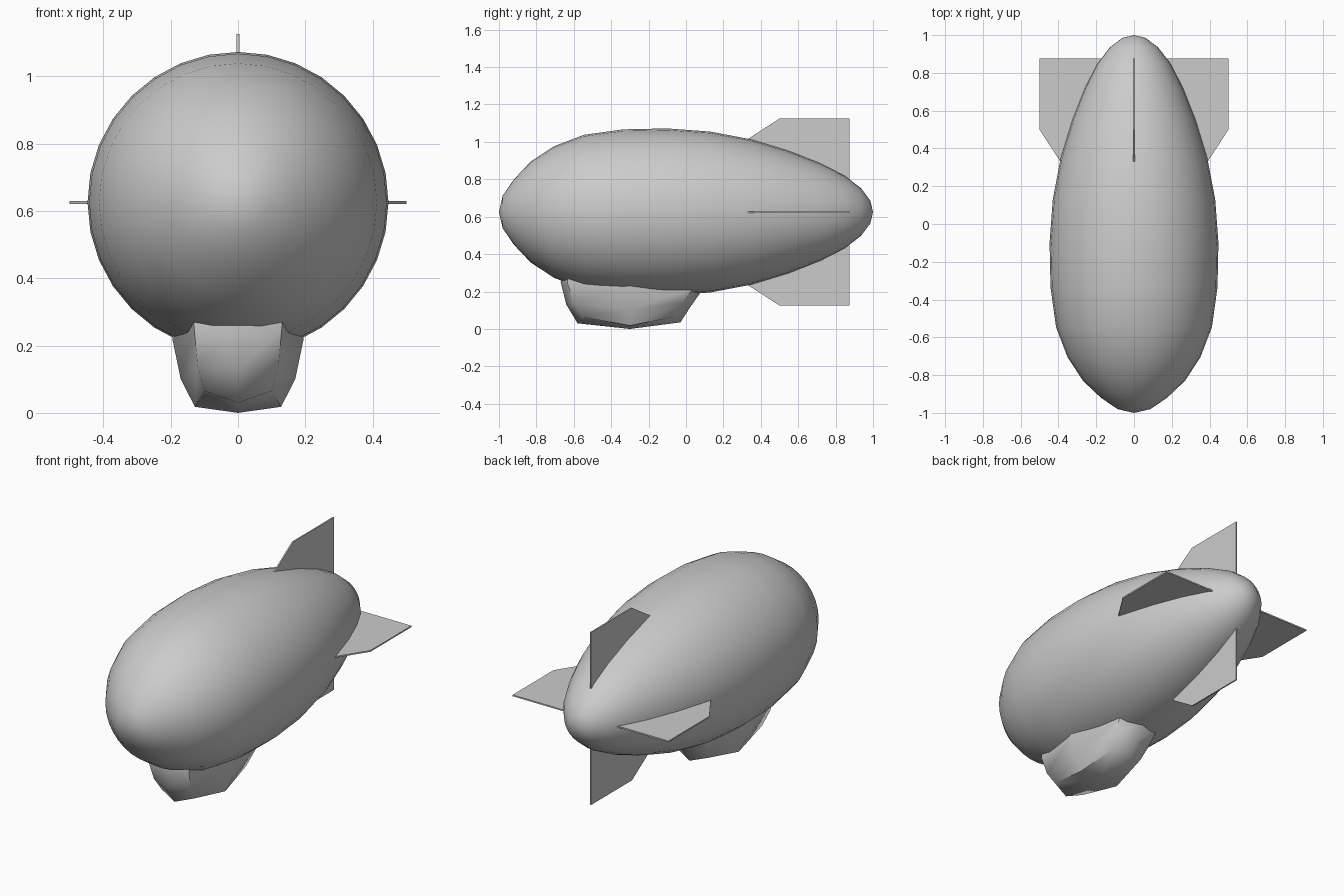
import bpy, bmesh
from math import sin, cos, pi, radians
from mathutils import Matrix

if "Cube" in bpy.data.objects:
    bpy.data.objects.remove(bpy.data.objects["Cube"])

AXIS_Z = 0.625


def make_object(name, bm, angle):
    bmesh.ops.recalc_face_normals(bm, faces=bm.faces)
    mesh = bpy.data.meshes.new(name)
    bm.to_mesh(mesh)
    bm.free()
    ob = bpy.data.objects.new(name, mesh)
    bpy.context.collection.objects.link(ob)
    bpy.ops.object.select_all(action='DESELECT')
    ob.select_set(True)
    bpy.context.view_layer.objects.active = ob
    bpy.ops.object.shade_smooth_by_angle(angle=radians(angle))
    return ob


def loft(bm, rings):
    for a, b in zip(rings, rings[1:]):
        n = len(a)
        for i in range(n):
            j = (i + 1) % n
            bm.faces.new((a[i], a[j], b[j], b[i]))


# Envelope: profile (y, radius) revolved around the long axis
profile = [(-0.98, 0.087), (-0.92, 0.175), (-0.83, 0.27), (-0.705, 0.352),
           (-0.545, 0.413), (-0.335, 0.442), (-0.1, 0.447), (0.13, 0.43),
           (0.35, 0.388), (0.55, 0.327), (0.72, 0.26), (0.85, 0.193),
           (0.935, 0.128), (0.985, 0.062)]
SEG = 32
bm = bmesh.new()
rings = [[bm.verts.new((r * sin(2 * pi * i / SEG), y, AXIS_Z + r * cos(2 * pi * i / SEG)))
          for i in range(SEG)] for y, r in profile]
loft(bm, rings)
for ring, y in ((rings[0], -1), (rings[-1], 1)):
    tip = bm.verts.new((0, y, AXIS_Z))
    for i in range(SEG):
        bm.faces.new((ring[i], ring[(i + 1) % SEG], tip))
make_object("envelope", bm, 60)

# Four tail fins: outline (y, distance from axis), thin plates
outline = [(0.33, 0.3), (0.33, 0.39), (0.5, 0.5), (0.875, 0.5), (0.875, 0.1)]
T = 0.004
for k, name in enumerate(("top_fin", "right_fin", "bottom_fin", "left_fin")):
    bm = bmesh.new()
    sides = [[bm.verts.new((x, y, r)) for y, r in outline] for x in (-T, T)]
    loft(bm, sides)
    for s in sides:
        bm.faces.new(s)
    bm.transform(Matrix.Translation((0, 0, AXIS_Z)) @ Matrix.Rotation(k * pi / 2, 4, 'Y'))
    make_object(name, bm, 30)

# Gondola: half rings from front to back, mirrored, lofted from keel to envelope
half_rings = [
    [(0, -0.58, 0.03), (0.1, -0.555, 0.065), (0.128, -0.3, 0.018), (0.095, -0.06, 0.065), (0, -0.03, 0.035)],
    [(0, -0.64, 0.13), (0.12, -0.6, 0.14), (0.17, -0.3, 0.1), (0.12, -0.02, 0.14), (0, 0.025, 0.12)],
    [(0, -0.67, 0.25), (0.13, -0.635, 0.25), (0.195, -0.3, 0.22), (0.13, 0.04, 0.22), (0, 0.085, 0.205)],
    [(0, -0.66, 0.32), (0.135, -0.62, 0.32), (0.2, -0.3, 0.32), (0.13, 0.05, 0.3), (0, 0.1, 0.3)],
]
bm = bmesh.new()
rings = []
for half in half_rings:
    full = half + [(-x, y, z) for x, y, z in half[-2:0:-1]]
    rings.append([bm.verts.new(p) for p in full])
loft(bm, rings)
keel = bm.verts.new((0, -0.3, 0.0))
for i in range(8):
    bm.faces.new((rings[0][i], rings[0][(i + 1) % 8], keel))
bm.faces.new(rings[-1])
make_object("gondola", bm, 50)
